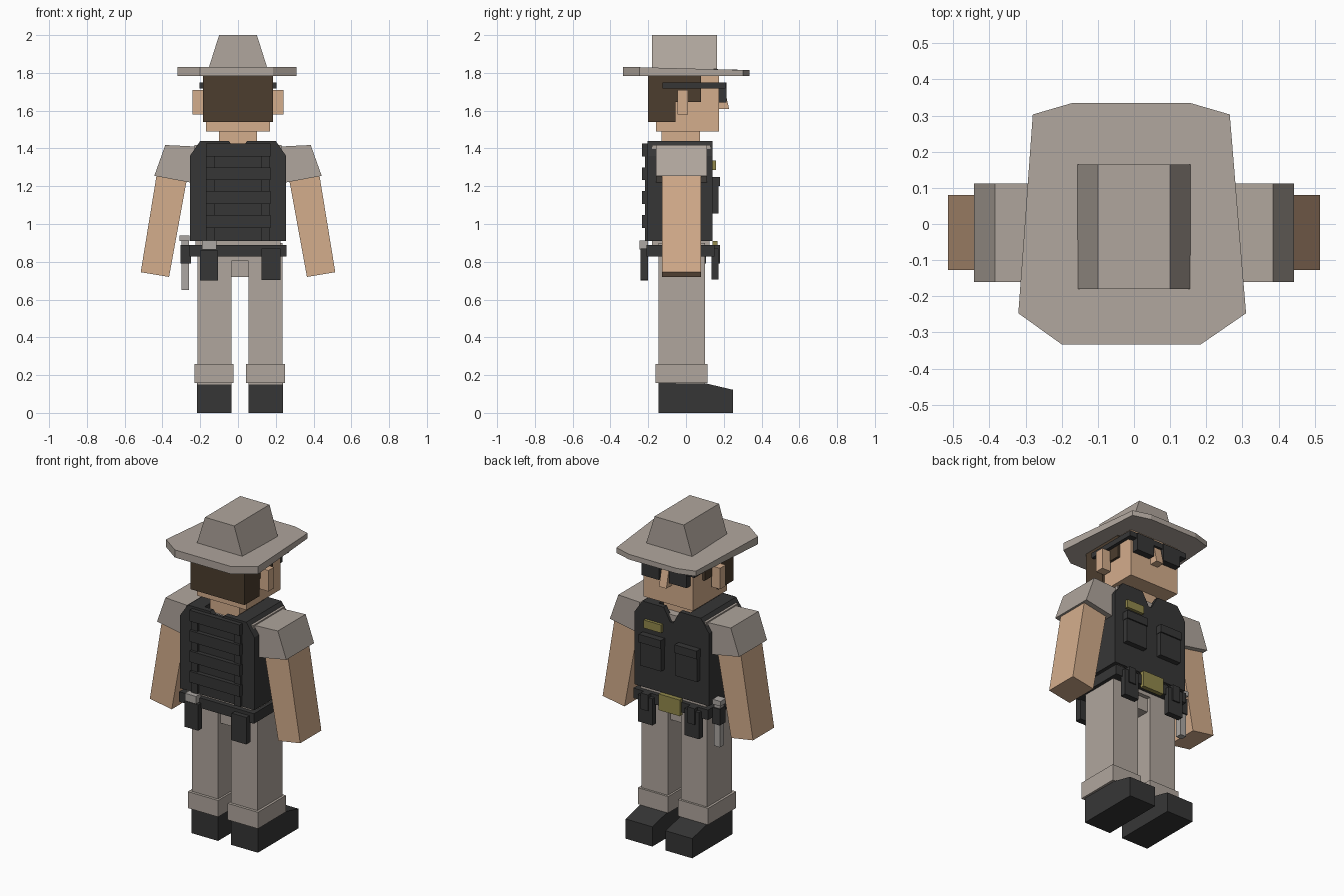
import bpy
import bmesh

default_cube = bpy.data.objects.get("Cube")
if default_cube:
    bpy.data.objects.remove(default_cube, do_unlink=True)


def make_material(name, shade):
    """Flat material from an sRGB triple."""
    linear = [((value / 255 + 0.055) / 1.055) ** 2.4 for value in shade] + [1]
    material = bpy.data.materials.new(name)
    material.use_nodes = True
    material.diffuse_color = linear
    shader = material.node_tree.nodes["Principled BSDF"]
    shader.inputs["Base Color"].default_value = linear
    shader.inputs["Roughness"].default_value = 0.9
    return material


cloth = make_material("khaki grey cloth", (176, 166, 157))
skin = make_material("skin", (212, 173, 140))
black = make_material("black gear", (54, 54, 54))
hair_brown = make_material("brown hair", (76, 61, 46))
gold = make_material("brass", (146, 137, 76))
steel = make_material("steel", (172, 167, 163))


def prism(name, material, outline, axis, span, mirror_at=None):
    """Extrude a closed outline along one axis; optionally reflect it in x."""
    mesh = bpy.data.meshes.new(name)
    bm = bmesh.new()
    rings = []
    for depth in span:
        ring = []
        for first, second in outline:
            point = [first, second]
            point.insert("xyz".index(axis), depth)
            if mirror_at is not None:
                point[0] = mirror_at + mirror_at - point[0]
            ring.append(bm.verts.new(point))
        rings.append(ring)
    start, end = rings
    bm.faces.new(start)
    bm.faces.new(end)
    count = len(outline)
    for index in range(count):
        following = (index + 1) % count
        bm.faces.new((start[index], start[following], end[following], end[index]))
    bmesh.ops.recalc_face_normals(bm, faces=bm.faces)
    bm.to_mesh(mesh)
    bm.free()
    mesh.materials.append(material)
    part = bpy.data.objects.new(name, mesh)
    bpy.context.scene.collection.objects.link(part)
    return part


def box(name, material, x, y, z, mirror_at=None):
    """Axis-aligned block given by its three ranges."""
    (low, high), (near, far) = x, y
    outline = [(low, near), (high, near), (high, far), (low, far)]
    return prism(name, material, outline, "z", z, mirror_at)


def box_pair(name, material, x, y, z, centre=0):
    """A block on the left and its reflection on the right."""
    box("left_" + name, material, x, y, z)
    box("right_" + name, material, x, y, z, mirror_at=centre)


def prism_pair(name, material, outline, axis, span, centre=0):
    """An extruded outline on the left and its reflection on the right."""
    prism("left_" + name, material, outline, axis, span)
    prism("right_" + name, material, outline, axis, span, mirror_at=centre)


def symmetric(half):
    """Complete a half outline by reflecting it in the vertical axis."""
    return half + [(-across, up) for across, up in reversed(half)]


# Hat: tapered crown over a wide brim that thins toward the face
prism("hat_crown", cloth, symmetric([(.157, 1.82), (.1, 2)]), "y", (-.18, .165))
brim_outline = [(-.28, .303), (-.17, .335), (.155, .335), (.265, .303),
                (.31, -.247), (.185, -.333), (-.2, -.333), (-.32, -.247)]
brim = prism("hat_brim", cloth, brim_outline, "z", (1.783, 1.83))
for vertex in brim.data.vertices:
    if vertex.co.z > 1.8 and vertex.co.y > 0:
        vertex.co.z -= .015

# Head: face block, hair shell with sideburns, ears, nose
box("head", skin, x=(-.17, .17), y=(-.16, .175), z=(1.49, 1.79))
box("neck", skin, x=(-.1, .1), y=(-.13, .075), z=(1.38, 1.5))
hair_side = [(-.2, 1.54), (-.055, 1.54), (-.055, 1.645), (.08, 1.645), (.08, 1.79), (-.2, 1.79)]
prism("hair", hair_brown, hair_side, "x", (-.185, .185))
box_pair("ear", skin, x=(.18, .24), y=(-.045, .01), z=(1.58, 1.71))
nose_side = [(.17, 1.61), (.228, 1.61), (.205, 1.71), (.17, 1.71)]
prism("nose", skin, nose_side, "x", (-.025, .025))

# Sunglasses
box_pair("glasses_arm", black, x=(.185, .205), y=(-.125, .21), z=(1.717, 1.75))
box("glasses_bridge", black, x=(-.2, .2), y=(.17, .21), z=(1.717, 1.75))
box_pair("glasses_lens", black, x=(.035, .155), y=(.17, .215), z=(1.642, 1.75))

# Shirt and arms
box("shirt", cloth, x=(-.225, .225), y=(-.18, .125), z=(.88, 1.4))
box_pair("armhole_trim", cloth, x=(.2, .23), y=(-.18, .13), z=(1.25, 1.418))
sleeve = [(.22, 1.41), (.385, 1.418), (.443, 1.255), (.255, 1.22)]
prism_pair("sleeve", cloth, sleeve, "y", (-.16, .112))
arm = [(.27, 1.24), (.43, 1.265), (.515, .745), (.365, .72)]
prism_pair("arm", skin, arm, "y", (-.127, .08))

# Vest: back and front plates joined by side panels with shoulder straps
shoulder = [(.255, .91), (.255, 1.36), (.2, 1.44)]
back_plate = symmetric(shoulder + [(.05, 1.44), (.03, 1.418)])
prism("vest_back", black, back_plate, "y", (-.205, -.17))
front_plate = symmetric(shoulder + [(.055, 1.44), (.01, 1.36)])
prism("vest_front", black, front_plate, "y", (.11, .14))
side_panel = shoulder + [(.11, 1.44), (.11, .91)]
prism_pair("vest_side", black, side_panel, "y", (-.17, .11))

# Webbing ladder on the back of the vest
box_pair("webbing_upright", black, x=(.125, .17), y=(-.216, -.2), z=(.91, 1.42))
for row in range(4):
    bottom = .98 + row * .126
    box(f"webbing_strap_{row}", black, x=(-.17, .173), y=(-.232, -.2), z=(bottom, bottom + .068))

# Chest pouches and name plate
box_pair("chest_pouch", black, x=(.05, .195), y=(.135, .172), z=(1.055, 1.24))
box_pair("chest_pouch_flap", black, x=(.047, .198), y=(.135, .18), z=(1.2, 1.25))
box("name_plate", gold, x=(.06, .18), y=(.135, .158), z=(1.285, 1.335))

# Belt with buckle and pouches
box("belt", black, x=(-.256, .256), y=(-.21, .15), z=(.828, .89))
box("belt_buckle", gold, x=(-.075, .07), y=(.14, .168), z=(.81, .91))
box_pair("front_belt_pouch", black, x=(.11, .21), y=(.135, .172), z=(.705, .87))
box_pair("front_pouch_flap", black, x=(.135, .185), y=(.135, .18), z=(.79, .89))
box("left_back_holster", black, x=(.125, .225), y=(-.24, -.2), z=(.703, .87))
box("right_back_holster", black, x=(-.2, -.105), y=(-.24, -.2), z=(.7, .86))
box("radio_top", steel, x=(-.19, -.115), y=(-.247, -.2), z=(.865, .912))

# Baton in its ring on the right hip
box("baton_holder", black, x=(-.305, -.25), y=(.05, .105), z=(.79, .89))
box("baton_shaft", steel, x=(-.3, -.26), y=(.058, .097), z=(.65, .94))
box("baton_cap", steel, x=(-.31, -.256), y=(.05, .105), z=(.91, .94))

# Trousers: hips, crotch, legs and cuffs
middle = .01
box("hips", cloth, x=(-.215, .235), y=(-.145, .1), z=(.805, .9))
box("crotch", cloth, x=(-.04, .06), y=(-.12, .075), z=(.72, .82))
box_pair("leg", cloth, x=(.055, .235), y=(-.145, .1), z=(.15, .82), centre=middle)
box_pair("cuff", cloth, x=(.043, .25), y=(-.162, .113), z=(.158, .26), centre=middle)

# Boots with sloping toes
boot_side = [(-.145, 0), (.25, 0), (.25, .122), (.11, .155), (-.145, .158)]
prism_pair("boot", black, boot_side, "x", (.055, .238), centre=middle)
